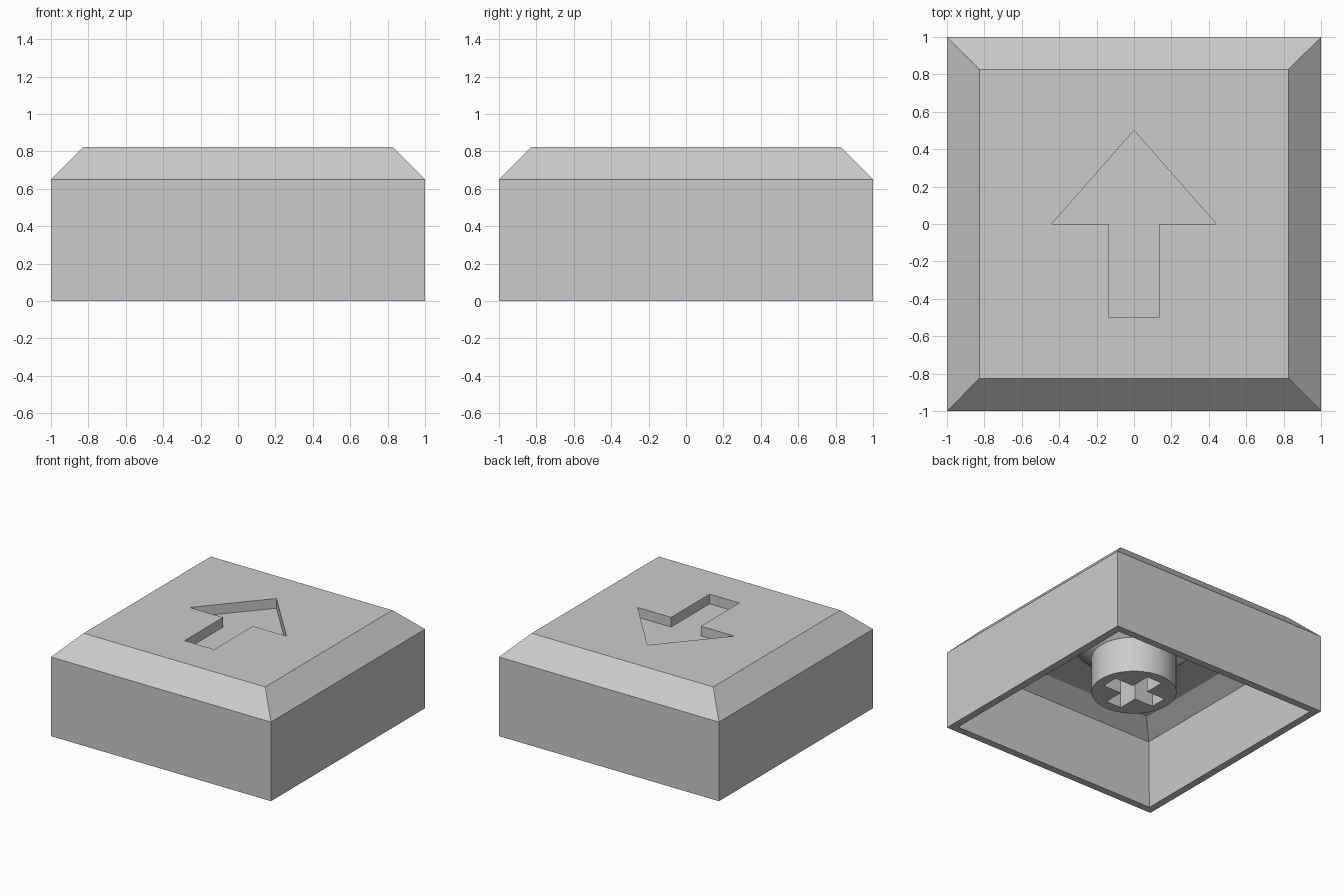
import bpy, bmesh
from math import cos, sin, pi, radians

cube = bpy.data.objects.get("Cube")
if cube:
    bpy.data.objects.remove(cube, do_unlink=True)

grey = bpy.data.materials.new("plain grey")
grey.use_nodes = True
grey.diffuse_color = (0.6, 0.6, 0.6, 1)
grey.node_tree.nodes["Principled BSDF"].inputs["Base Color"].default_value = (0.6, 0.6, 0.6, 1)


def loft(name, rings):
    """Join equal-length rings of points with quads and cap both ends."""
    bm = bmesh.new()
    loops = [[bm.verts.new(p) for p in ring] for ring in rings]
    for low, high in zip(loops, loops[1:]):
        n = len(low)
        for i in range(n):
            j = (i + 1) % n
            bm.faces.new((low[i], low[j], high[j], high[i]))
    bm.faces.new(loops[0][::-1])
    bm.faces.new(loops[-1])
    bmesh.ops.recalc_face_normals(bm, faces=bm.faces)
    mesh = bpy.data.meshes.new(name)
    bm.to_mesh(mesh)
    bm.free()
    mesh.materials.append(grey)
    obj = bpy.data.objects.new(name, mesh)
    bpy.context.collection.objects.link(obj)
    return obj


def square(a, z):
    return [(-a, -a, z), (a, -a, z), (a, a, z), (-a, a, z)]


def circle(r, z, n=64):
    return [(r * cos(2 * pi * i / n), r * sin(2 * pi * i / n), z) for i in range(n)]


def prism(name, outline, z0, z1):
    return loft(name, [[(x, y, z) for x, y in outline] for z in (z0, z1)])


def carve(target, cutter):
    """Subtract the cutter, apply the result and discard the cutter."""
    cutter.hide_render = True
    mod = target.modifiers.new("carve", 'BOOLEAN')
    mod.operation = 'DIFFERENCE'
    mod.solver = 'EXACT'
    mod.object = cutter
    select(target)
    bpy.ops.object.modifier_apply(modifier=mod.name)
    bpy.data.objects.remove(cutter, do_unlink=True)


def select(obj):
    bpy.ops.object.select_all(action='DESELECT')
    obj.select_set(True)
    bpy.context.view_layer.objects.active = obj


# Hollow cap: inner ceiling, inner walls, rim, outer walls, bevelled top
cap = loft("cap_shell", [
    square(0.76, 0.64), square(0.905, 0.54), square(0.94, 0),
    square(1, 0), square(1, 0.65), square(0.825, 0.825)])

# Arrow recess in the top, pointing to the back
half = [(0.44, 0), (0.135, 0), (0.135, -0.5)]
arrow = [(0, 0.5)] + half + [(-x, y) for x, y in reversed(half)]
carve(cap, prism("arrow_cutter", arrow, 0.745, 1))

# Round stem under the ceiling, flared where it joins
stem = loft("stem", [circle(0.32, 0.235), circle(0.32, 0.53),
                     circle(0.45, 0.64), circle(0.45, 0.66)])

# Cross-shaped socket in the stem
L, w = 0.24, 0.07
corner = [(L, -w), (L, w), (w, w)]
cross = []
for c, s in ((1, 0), (0, 1), (-1, 0), (0, -1)):
    cross += [(x * c - y * s, x * s + y * c) for x, y in corner]
carve(stem, prism("cross_cutter", cross, 0.1, 0.63))

select(stem)
bpy.ops.object.shade_smooth_by_angle(angle=radians(30))
